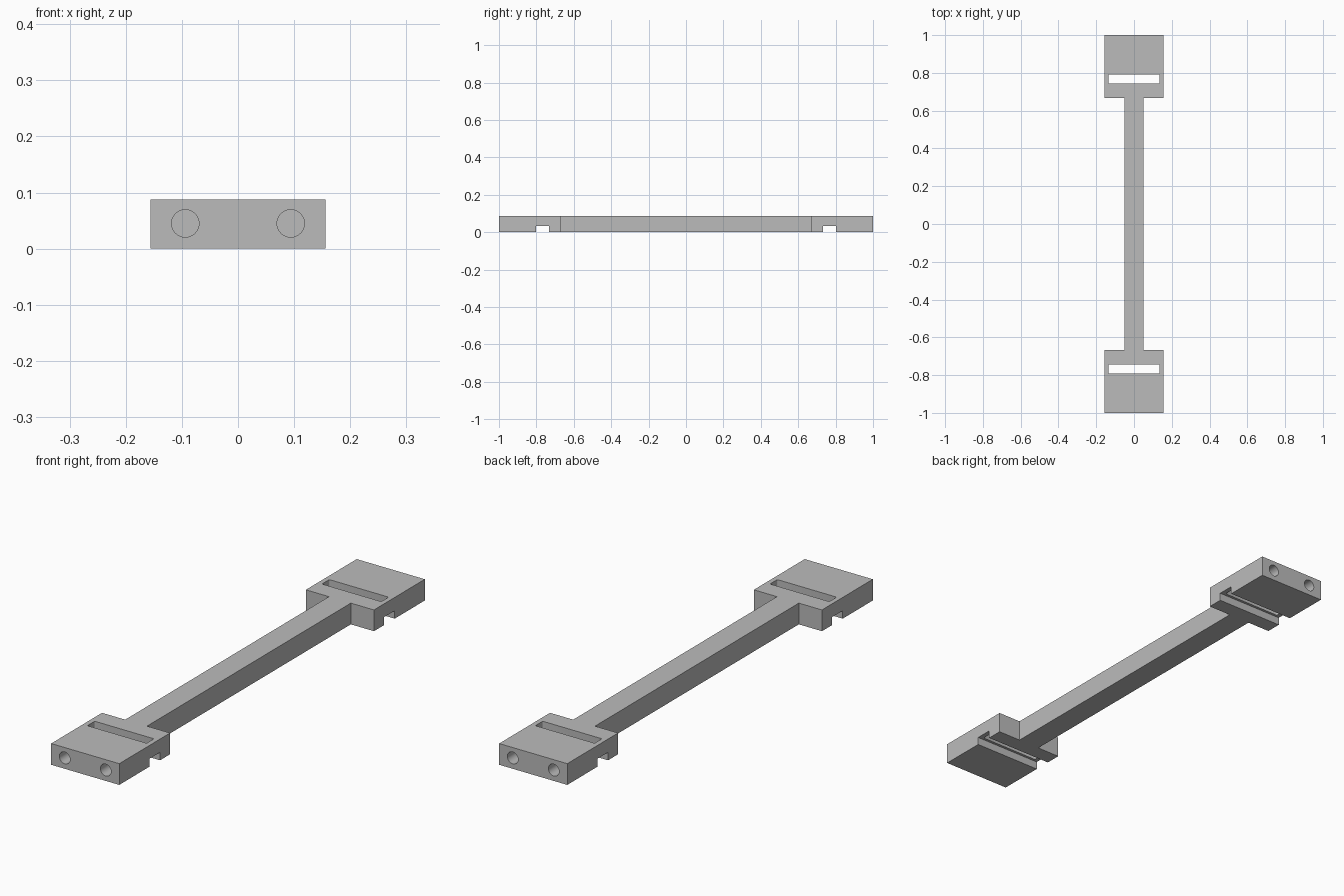
import bpy
import bmesh
import math
from mathutils import Matrix, Vector

cube = bpy.data.objects.get("Cube")
if cube:
    bpy.data.objects.remove(cube, do_unlink=True)

HEIGHT = 0.088
HALF_W = 0.156      # end block half width
BAR_W = 0.05        # bar half width
BLOCK_Y = 0.667     # inner face of the end blocks
SLOT_Y = 0.768      # centre of slot and groove

grey = bpy.data.materials.new("grey_plastic")
grey.use_nodes = True
grey.diffuse_color = (0.5, 0.5, 0.5, 1)
grey.node_tree.nodes["Principled BSDF"].inputs["Base Color"].default_value = (0.5, 0.5, 0.5, 1)


def make_object(name, bm):
    bmesh.ops.recalc_face_normals(bm, faces=bm.faces)
    mesh = bpy.data.meshes.new(name)
    bm.to_mesh(mesh)
    bm.free()
    mesh.materials.append(grey)
    obj = bpy.data.objects.new(name, mesh)
    bpy.context.collection.objects.link(obj)
    return obj


def box(name, size, centre, round_corners=0):
    bm = bmesh.new()
    bmesh.ops.create_cube(bm, size=1)
    bmesh.ops.scale(bm, vec=size, verts=bm.verts)
    if round_corners:
        upright = [e for e in bm.edges if abs(e.verts[0].co.z - e.verts[1].co.z) > 0.01]
        bmesh.ops.bevel(bm, geom=upright, offset=round_corners, segments=3,
                        profile=0.5, affect='EDGES')
    bmesh.ops.translate(bm, vec=centre, verts=bm.verts)
    return make_object(name, bm)


def cylinder_y(name, radius, length, centre):
    bm = bmesh.new()
    matrix = Matrix.Translation(Vector(centre)) @ Matrix.Rotation(math.pi / 2, 4, 'X')
    bmesh.ops.create_cone(bm, cap_ends=True, segments=32, radius1=radius,
                          radius2=radius, depth=length, matrix=matrix)
    return make_object(name, bm)


def cut(target, cutter):
    mod = target.modifiers.new("cut", 'BOOLEAN')
    mod.operation = 'DIFFERENCE'
    mod.solver = 'EXACT'
    mod.object = cutter
    bpy.context.view_layer.objects.active = target
    bpy.ops.object.modifier_apply(modifier=mod.name)
    bpy.data.objects.remove(cutter, do_unlink=True)


# Body: one outline with a wide block at each end of a narrow bar
quarter = [(HALF_W, 1), (HALF_W, BLOCK_Y), (BAR_W, BLOCK_Y)]
right_side = quarter + [(x, -y) for x, y in reversed(quarter)]
outline = right_side + [(-x, y) for x, y in reversed(right_side)]
bm = bmesh.new()
base = bm.faces.new([bm.verts.new((x, y, 0)) for x, y in outline])
extruded = bmesh.ops.extrude_face_region(bm, geom=[base])["geom"]
bmesh.ops.translate(bm, vec=(0, 0, HEIGHT),
                    verts=[v for v in extruded if isinstance(v, bmesh.types.BMVert)])
body = make_object("connecting_bar", bm)

# Strap slot, underside groove and two blind screw holes at each end
for end in (-1, 1):
    cut(body, box("groove_cutter", (0.5, 0.07, 0.066), (0, end * SLOT_Y, 0)))
    cut(body, box("slot_cutter", (0.272, 0.048, 0.3), (0, end * SLOT_Y, 0.05), 0.006))
    for side in (-1, 1):
        cut(body, cylinder_y("hole_cutter", 0.0245, 0.32, (side * 0.094, end, 0.045)))

# Smooth holes, crisp block edges
bpy.ops.object.select_all(action='DESELECT')
body.select_set(True)
bpy.context.view_layer.objects.active = body
bpy.ops.object.shade_smooth_by_angle(angle=math.radians(30))
